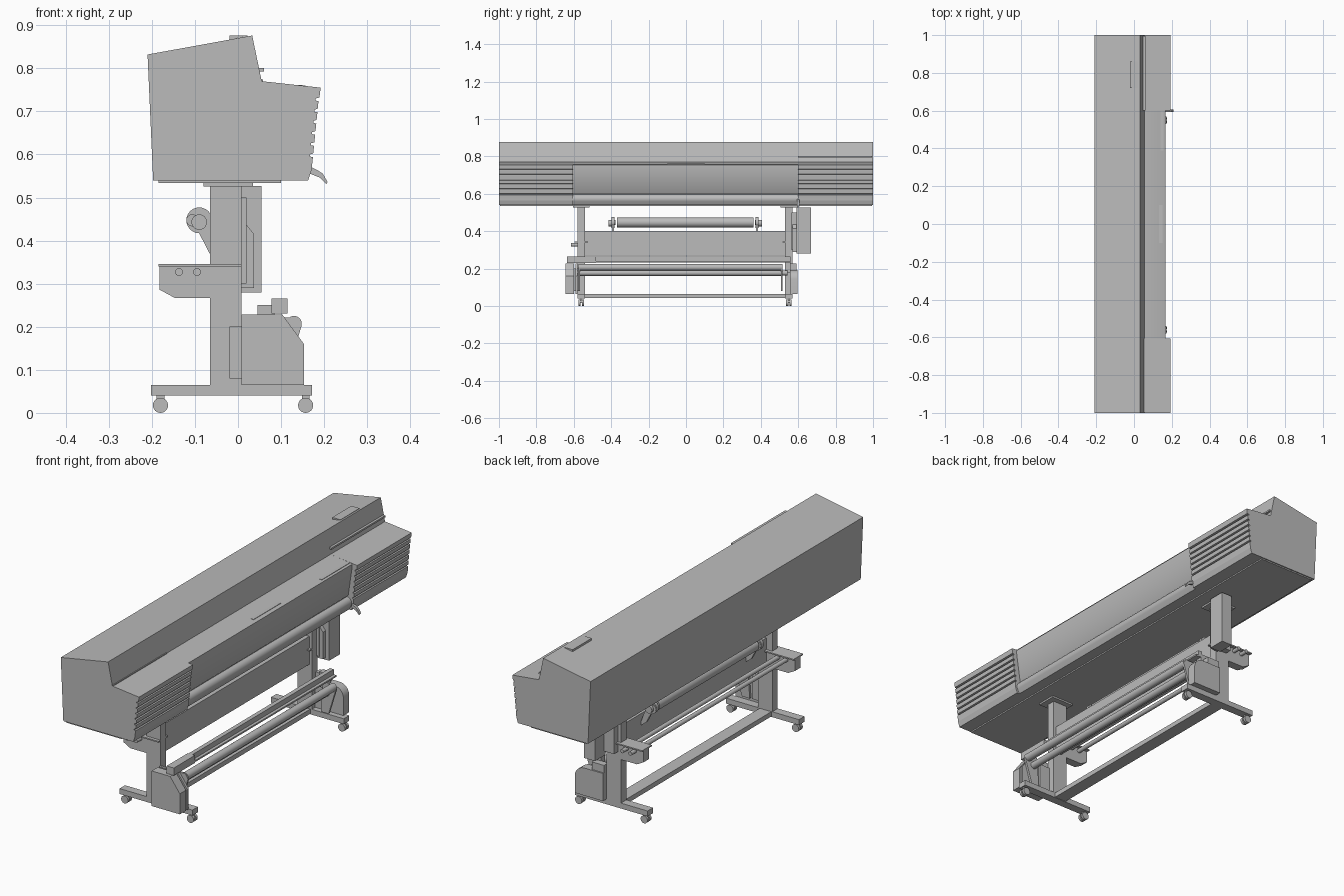
import bpy, bmesh, math
from mathutils import Matrix, Vector

cube = bpy.data.objects.get("Cube")
if cube:
    bpy.data.objects.remove(cube, do_unlink=True)

grey = bpy.data.materials.new("plain grey")
grey.use_nodes = True
COLOUR = (0.5, 0.5, 0.5, 1)
grey.diffuse_color = COLOUR
grey.node_tree.nodes["Principled BSDF"].inputs["Base Color"].default_value = COLOUR


def finish(bm, name, smooth=False):
    bmesh.ops.recalc_face_normals(bm, faces=bm.faces)
    mesh = bpy.data.meshes.new(name)
    bm.to_mesh(mesh)
    bm.free()
    mesh.materials.append(grey)
    obj = bpy.data.objects.new(name, mesh)
    bpy.context.collection.objects.link(obj)
    if smooth:
        bpy.ops.object.select_all(action='DESELECT')
        obj.select_set(True)
        bpy.context.view_layer.objects.active = obj
        bpy.ops.object.shade_smooth_by_angle(angle=math.radians(35))
    return obj


def prism(name, profile, y0, y1, smooth=False):
    """Extrude an x-z outline along y."""
    bm = bmesh.new()
    face = bm.faces.new([bm.verts.new((x, y0, z)) for x, z in profile])
    ext = bmesh.ops.extrude_face_region(bm, geom=[face])
    moved = [v for v in ext["geom"] if isinstance(v, bmesh.types.BMVert)]
    bmesh.ops.translate(bm, verts=moved, vec=(0, y1 - y0, 0))
    return finish(bm, name, smooth)


def box(name, x0, x1, y0, y1, z0, z1):
    return prism(name, [(x0, z0), (x1, z0), (x1, z1), (x0, z1)], y0, y1)


def rod(name, a, b, r, r2=None, sides=24):
    a, b = Vector(a), Vector(b)
    bm = bmesh.new()
    turn = (b - a).to_track_quat('Z', 'Y').to_matrix().to_4x4()
    bmesh.ops.create_cone(bm, cap_ends=True, segments=sides, radius1=r,
                          radius2=r if r2 is None else r2, depth=(b - a).length,
                          matrix=Matrix.Translation((a + b) / 2) @ turn)
    return finish(bm, name, True)


def tube(name, x, z, y0, y1, r):
    return rod(name, (x, y0, z), (x, y1, z), r)


# Housing: louvred ends and a recessed centre
BACK = [(-0.197, 0.54), (-0.21, 0.832), (0.033, 0.876), (0.055, 0.77)]
louvres = [(0.192, 0.755), (0.189, 0.732)]
SLATS = 6
for i in range(SLATS):
    z = 0.73 - i * 0.026
    x = 0.187 - i * 0.0026
    louvres += [(x - 0.007, z), (x - 0.007, z - 0.005), (x, z - 0.006), (x - 0.002, z - 0.024)]
louvres += [(0.171, 0.565), (0.163, 0.54)]
for side, y0, y1 in (("right", -1, -0.605), ("left", 0.6, 1)):
    prism(side + "_end_housing", BACK + louvres, y0, y1)

platen = [(0.14 + 0.024 * math.sin(a), 0.572 + 0.025 * math.cos(a))
          for a in [math.radians(d) for d in range(0, 121, 15)]]
prism("centre_housing", BACK + [(0.157, 0.758), (0.166, 0.754), (0.166, 0.74),
      (0.146, 0.605), (0.14, 0.598)] + platen + [(0.15, 0.54)], -0.605, 0.6, True)
box("underside_plate", -0.185, 0.1, -0.995, 0.995, 0.534, 0.541)


# Thin panels lying on the sloped deck and roof
def plate(name, x0, x1, y0, y1, z0, z1):
    t = 0.002
    prism(name, [(x0, z0), (x1, z1), (x1, z1 + t), (x0, z1 + t)], y0, y1)


plate("control_plate", 0.105, 0.157, 0.39, 0.597, 0.7635, 0.758)
plate("deck_plate", 0.1, 0.15, -0.1, 0.1, 0.764, 0.7588)
plate("roof_plate", -0.02, 0.022, 0.72, 0.86, 0.8665, 0.874)
box("riser_strip", 0.045, 0.06, 0.6, 0.995, 0.793, 0.801)
box("right_deck_seam", 0.05, 0.058, -0.995, -0.605, 0.766, 0.774)

# Release lever
prism("release_lever", [(0.168, 0.572), (0.185, 0.563), (0.197, 0.555), (0.208, 0.536),
                        (0.205, 0.531), (0.19, 0.546), (0.168, 0.555)], 0.594, 0.606)

# Stand: columns, feet, casters and rear tray brackets
for side, y in (("right", -0.56), ("left", 0.55)):
    h = 0.02
    box(side + "_column", -0.065, 0.008, y - h, y + h, 0.06, 0.527)
    box(side + "_column_cap", -0.08, 0.035, y - 0.045, y + 0.045, 0.526, 0.536)
    prism(side + "_foot", [(-0.202, 0.04), (0.172, 0.04), (0.172, 0.065), (-0.202, 0.065)],
          y - h, y + h)
    for end, x in (("rear", -0.18), ("front", 0.157)):
        for k, dy in enumerate((-0.009, 0.009)):
            tube(f"{side}_{end}_caster_{k}", x, 0.0175, y + dy - 0.006, y + dy + 0.006, 0.0175)
        box(f"{side}_{end}_caster_fork", x - 0.009, x + 0.009, y - 0.004, y + 0.004, 0.015, 0.042)
    prism(side + "_tray_bracket", [(-0.182, 0.342), (-0.182, 0.286), (-0.147, 0.267),
                                   (-0.06, 0.267), (-0.06, 0.342)], y - 0.02, y + 0.02)
    box(side + "_tray_top", -0.185, 0.008, y - 0.035, y + 0.035, 0.34, 0.346)
    out = math.copysign(1, y)
    for k, x in enumerate((-0.137, -0.095)):
        tube(f"{side}_tray_knob_{k}", x, 0.327, y, y + out * 0.055, 0.009)
for k, x in enumerate((-0.137, -0.095)):
    tube(f"rear_bar_{k}", x, 0.327, -0.56, 0.55, 0.01)
box("floor_beam", -0.06, 0.0, -0.56, 0.55, 0.042, 0.064)
box("middle_panel", -0.035, -0.005, -0.56, 0.55, 0.27, 0.4)

# Rear media roll with its holders
tube("media_roll", -0.09, 0.447, -0.37, 0.36, 0.027)
for side, y in (("right", -0.39), ("left", 0.38)):
    out = math.copysign(1, y)
    tube(side + "_roll_flange", -0.09, 0.447, y - 0.008, y + 0.008, 0.03)
    tube(side + "_roll_hub", -0.09, 0.443, y, y + out * 0.025, 0.018)
    tube(side + "_roll_stop", -0.106, 0.447, y - 0.012, y + 0.012, 0.014)
    prism(side + "_roll_arm", [(-0.102, 0.44), (-0.07, 0.45), (-0.04, 0.37),
                               (-0.04, 0.35), (-0.066, 0.37)], y - 0.006, y + 0.006)

# Hanging supply box beside the left column
box("supply_box", 0.0, 0.055, 0.59, 0.668, 0.28, 0.527)
prism("supply_box_cover", [(0.0, 0.29), (0.037, 0.29), (0.037, 0.415), (0.008, 0.452),
                           (0.0, 0.452)], 0.57, 0.592)
box("supply_box_mount", -0.05, 0.02, 0.565, 0.6, 0.3, 0.5)

# Take-up units
UNIT = [(0.008, 0.065), (0.153, 0.065), (0.153, 0.16), (0.103, 0.228), (0.008, 0.228)]
prism("right_takeup_unit", UNIT, -0.645, -0.6)
prism("right_takeup_plate", UNIT, -0.592, -0.58)
box("right_takeup_mount", -0.02, 0.06, -0.602, -0.57, 0.08, 0.2)
round_top = [(0.105 + 0.048 * math.cos(a), 0.145 + 0.048 * math.sin(a))
             for a in [math.radians(d) for d in range(0, 91, 15)]]
prism("left_takeup_unit", [(0.008, 0.065), (0.153, 0.065)] + round_top
      + [(0.008, 0.193)], 0.555, 0.597, True)
box("left_takeup_head", 0.008, 0.07, 0.558, 0.59, 0.19, 0.228)
for side, y in (("right", -0.572), ("left", 0.512)):
    prism(side + "_tube_arm", [(0.07, 0.08), (0.11, 0.08), (0.147, 0.2), (0.135, 0.222),
                               (0.08, 0.222)], y - 0.005, y + 0.005)
    tube(side + "_tube_hub", 0.1, 0.177, y - 0.02, y + 0.03, 0.013)

# Front rail and take-up tubes
box("front_rail", 0.08, 0.1, -0.57, 0.56, 0.235, 0.264)
box("front_rail_lip", 0.098, 0.114, -0.57, 0.56, 0.233, 0.24)
box("rail_end_block", 0.078, 0.115, -0.635, -0.48, 0.231, 0.266)
box("rail_left_post", 0.045, 0.085, 0.53, 0.56, 0.18, 0.25)
tube("guide_tube", 0.13, 0.207, -0.575, 0.515, 0.018)
tube("takeup_tube", 0.1, 0.177, -0.57, 0.51, 0.016)
